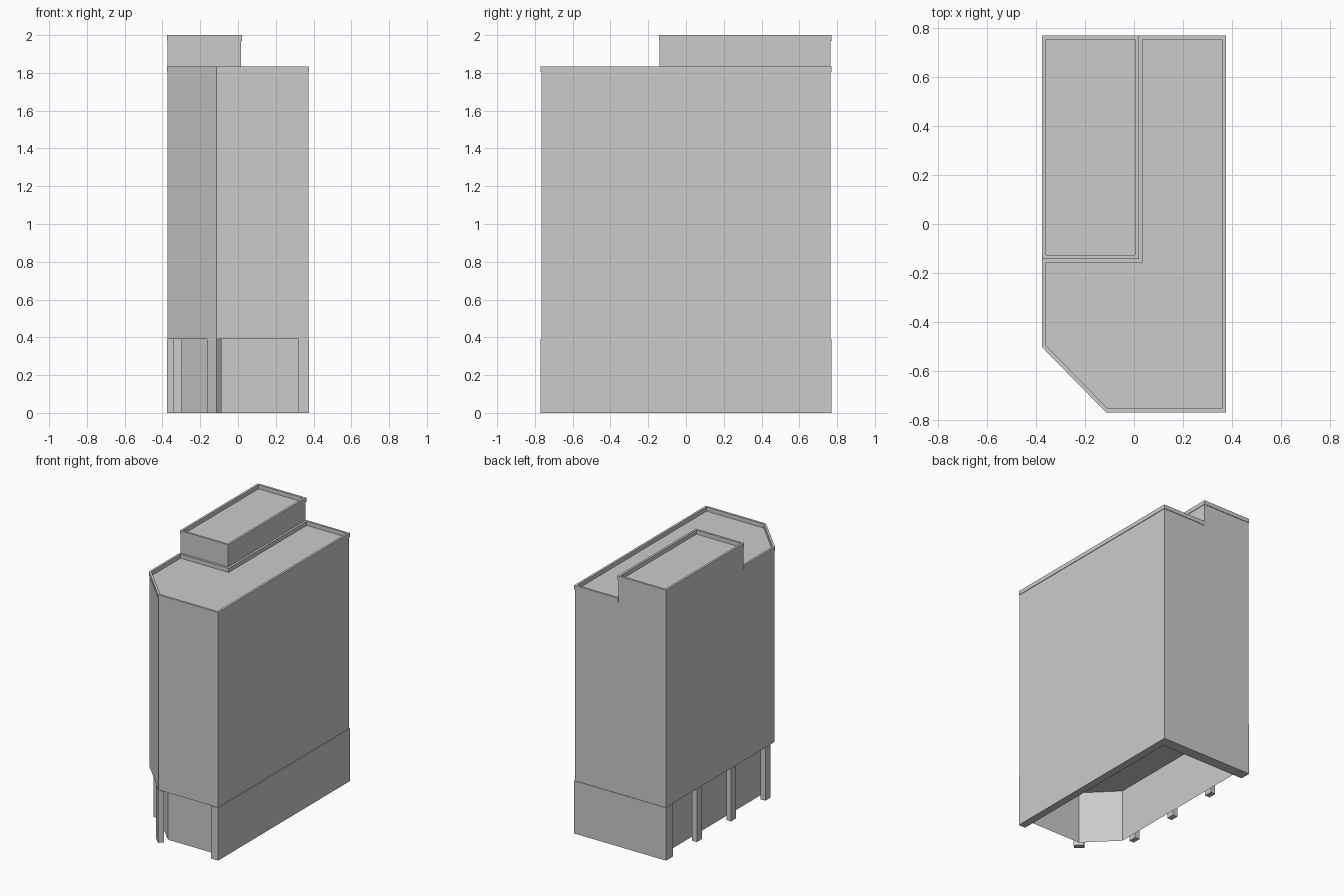
import bpy, bmesh
from mathutils import Vector

if "Cube" in bpy.data.objects:
    bpy.data.objects.remove(bpy.data.objects["Cube"])

X, Y, BASE_H, ROOF, TOP, LIP = 0.376, 0.77, 0.39, 1.805, 2.0, 0.03


def inset(pts, d):
    """Mitred inward offset of a counter-clockwise outline."""
    out = []
    for i, p in enumerate(pts):
        p, a, b = Vector(p), Vector(pts[i - 1]), Vector(pts[(i + 1) % len(pts)])
        e1, e2 = (p - a).normalized(), (b - p).normalized()
        n1, n2 = Vector((-e1.y, e1.x)), Vector((-e2.y, e2.x))
        out.append(tuple(p + (n1 + n2) * (d / (1 + n1.dot(n2)))))
    return out


def finish(name, bm, recalc=True):
    if recalc:
        bmesh.ops.recalc_face_normals(bm, faces=bm.faces)
    me = bpy.data.meshes.new(name)
    bm.to_mesh(me)
    bm.free()
    ob = bpy.data.objects.new(name, me)
    bpy.context.collection.objects.link(ob)
    return ob


def prism(name, pts, z0, z1):
    bm = bmesh.new()
    lo = [bm.verts.new((x, y, z0)) for x, y in pts]
    hi = [bm.verts.new((x, y, z1)) for x, y in pts]
    n = len(pts)
    bm.faces.new(lo[::-1])
    bm.faces.new(hi)
    for i in range(n):
        j = (i + 1) % n
        bm.faces.new((lo[i], lo[j], hi[j], hi[i]))
    return finish(name, bm)


def ring(name, pts, width, z0, z1):
    """Parapet: a closed band with a rectangular cross-section."""
    bm = bmesh.new()
    inner = inset(pts, width)
    loops = [[bm.verts.new((x, y, z)) for x, y in o]
             for o, z in ((pts, z0), (pts, z1), (inner, z1), (inner, z0))]
    n = len(pts)
    for k in range(4):
        a, b = loops[k], loops[(k + 1) % 4]
        for i in range(n):
            j = (i + 1) % n
            bm.faces.new((a[i], a[j], b[j], b[i]))
    return finish(name, bm)


# Outlines: whole block with its cut corner, rooftop tower, remaining L roof
block = [(-X, -0.503), (-0.115, -Y), (X, -Y), (X, Y), (-X, Y)]
tower = [(-X, -0.143), (0.02, -0.143), (0.02, Y), (-X, Y)]
l_roof = [(-X, -0.503), (-0.115, -Y), (X, -Y), (X, Y),
          (0.018, Y), (0.018, -0.141), (-X, -0.141)]

# Upper floors and rooftop tower, each with a slightly projecting parapet
prism("upper_floors", inset(block, 0.004), BASE_H, ROOF)
ring("main_parapet", l_roof, 0.016, ROOF, ROOF + LIP)
prism("roof_tower", inset(tower, 0.004), ROOF, TOP - LIP)
ring("tower_parapet", tower, 0.016, TOP - LIP, TOP)

# Ground floor: solid right and back walls
prism("ground_walls", [(X, -Y), (X, Y), (-X, Y), (-X, 0.69), (0.32, 0.69), (0.32, -Y)],
      0, BASE_H)

# Recessed thin shopfront wall, open below
bm = bmesh.new()
path = [(-0.30, 0.69), (-0.30, -0.48), (-0.09, -0.69), (0.32, -0.69)]
cols = [[bm.verts.new((x, y, z)) for z in (0, BASE_H)] for x, y in path]
for a, b in zip(cols, cols[1:]):
    bm.faces.new((a[0], b[0], b[1], a[1]))
finish("recessed_wall", bm, recalc=False)

# Columns along the left side, and one turned along the cut corner
for i, y in enumerate((0.41, 0.01, -0.39)):
    prism(f"side_column_{i + 1}",
          [(-X, y - 0.06), (-X + 0.038, y - 0.06), (-X + 0.038, y), (-X, y)], 0, BASE_H)
prism("corner_column", [(-0.165, -0.72), (-0.115, -Y), (-0.087, -0.742), (-0.137, -0.692)],
      0, BASE_H)
